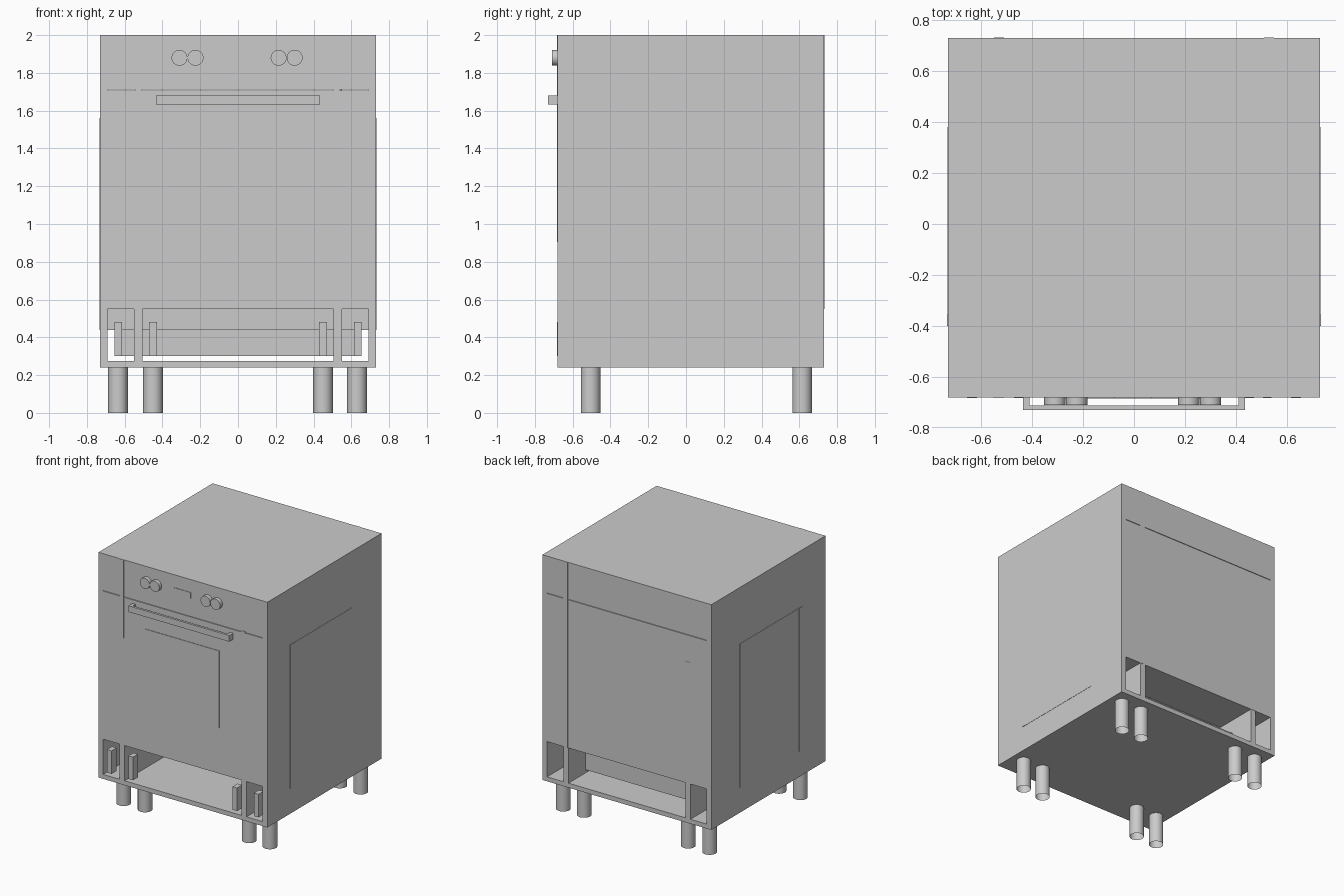
import bpy
import bmesh
import math
from mathutils import Matrix

cube = bpy.data.objects.get("Cube")
if cube:
    bpy.data.objects.remove(cube, do_unlink=True)

grey = bpy.data.materials.new("light_grey")
grey.use_nodes = True
COLOR = (0.6, 0.6, 0.6, 1)
grey.diffuse_color = COLOR
grey.node_tree.nodes["Principled BSDF"].inputs["Base Color"].default_value = COLOR

FRONT, BACK = -0.68, 0.73


def add_object(name, bm):
    mesh = bpy.data.meshes.new(name)
    bm.to_mesh(mesh)
    bm.free()
    mesh.materials.append(grey)
    obj = bpy.data.objects.new(name, mesh)
    bpy.context.collection.objects.link(obj)
    return obj


def box(name, x, y, z):
    """Box from (low, high) pairs on each axis."""
    bm = bmesh.new()
    bmesh.ops.create_cube(bm, size=1)
    for v in bm.verts:
        for axis, (low, high) in enumerate((x, y, z)):
            v.co[axis] = low if v.co[axis] < 0 else high
    return add_object(name, bm)


def cylinder(name, radius, length, center, along_y=False, capped=True):
    bm = bmesh.new()
    bmesh.ops.create_cone(bm, cap_ends=capped, segments=32, radius1=radius,
                          radius2=radius, depth=length)
    turn = Matrix.Rotation(math.pi / 2, 4, 'X') if along_y else Matrix()
    bmesh.ops.transform(bm, matrix=Matrix.Translation(center) @ turn, verts=bm.verts)
    for f in bm.faces:
        f.smooth = len(f.verts) == 4
    for e in bm.edges:
        e.smooth = not (len(e.link_faces) == 2
                        and any(len(f.verts) > 4 for f in e.link_faces))
    return add_object(name, bm)


def mirrored(span, side):
    return tuple(sorted(side * v for v in span))


# Cabinet shell
depth = (FRONT, BACK)
box("cabinet_floor", (-0.69, 0.69), depth, (0.24, 0.275))
for side, label in ((-1, "right"), (1, "left")):
    box(label + "_side_panel", mirrored((0.69, 0.73), side), depth, (0.24, 2.0))
    box(label + "_partition", mirrored((0.505, 0.55), side), depth, (0.275, 0.55))
    # Short upright blocks in the lower opening
    for n, span in enumerate(((0.43, 0.47), (0.615, 0.655))):
        box(f"{label}_upright_block_{n}", mirrored(span, side),
            (FRONT - 0.003, FRONT + 0.06), (0.30, 0.48))
box("lower_rear_panel", (-0.65, 0.65), (0.48, 0.52), (0.30, 0.44))

# Oven housing, with its faces just breaking through the cabinet sides
box("oven_body", (-0.732, 0.732), (-0.352, 0.38), (0.44, 1.56))
box("oven_flange", (-0.734, 0.734), (-0.40, -0.352), (0.44, 1.56))
box("door_block", (-0.69, 0.69), depth, (0.55, 1.708))
box("control_block", (-0.69, 0.69), depth, (1.712, 2.0))

# Partition edges that show through the front and the back
front_strip = box("front_partition_edge", (-0.553, -0.51),
                  (FRONT - 0.003, FRONT), (1.39, 2.0))
for v in front_strip.data.vertices:
    if v.co.z < 1.5 and v.co.x < -0.53:
        v.co.x = -0.53
box("front_partition_tab", (0.505, 0.54), (FRONT - 0.003, FRONT), (1.705, 1.72))
box("back_partition_edge_left", (0.51, 0.55), (BACK, BACK + 0.002), (0.55, 2.0))
box("back_partition_edge_right", (-0.55, -0.51), (BACK, BACK + 0.002), (0.55, 1.5))

# Oven window and display
box("window_plate", (-0.32, 0.315), (FRONT - 0.004, FRONT), (0.905, 1.51))
box("display_plate", (-0.077, 0.07), (FRONT - 0.004, FRONT), (1.855, 1.90))

# Control knobs
for n, x in enumerate((-0.31, -0.225, 0.215, 0.30)):
    cylinder(f"knob_{n}", 0.042, 0.03, (x, FRONT - 0.015, 1.88), along_y=True)

# Door handle
box("handle_bar", (-0.435, 0.435), (-0.73, -0.712), (1.632, 1.68))
for side, label in ((-1, "right"), (1, "left")):
    box(label + "_handle_arm", mirrored((0.41, 0.435), side),
        (-0.712, FRONT), (1.632, 1.68))

# Paired tubular legs
for x in (-0.635, -0.45, 0.45, 0.63):
    for y, label in ((-0.505, "front"), (0.615, "back")):
        cylinder(f"{label}_leg", 0.052, 0.24, (x, y, 0.12), capped=False)
